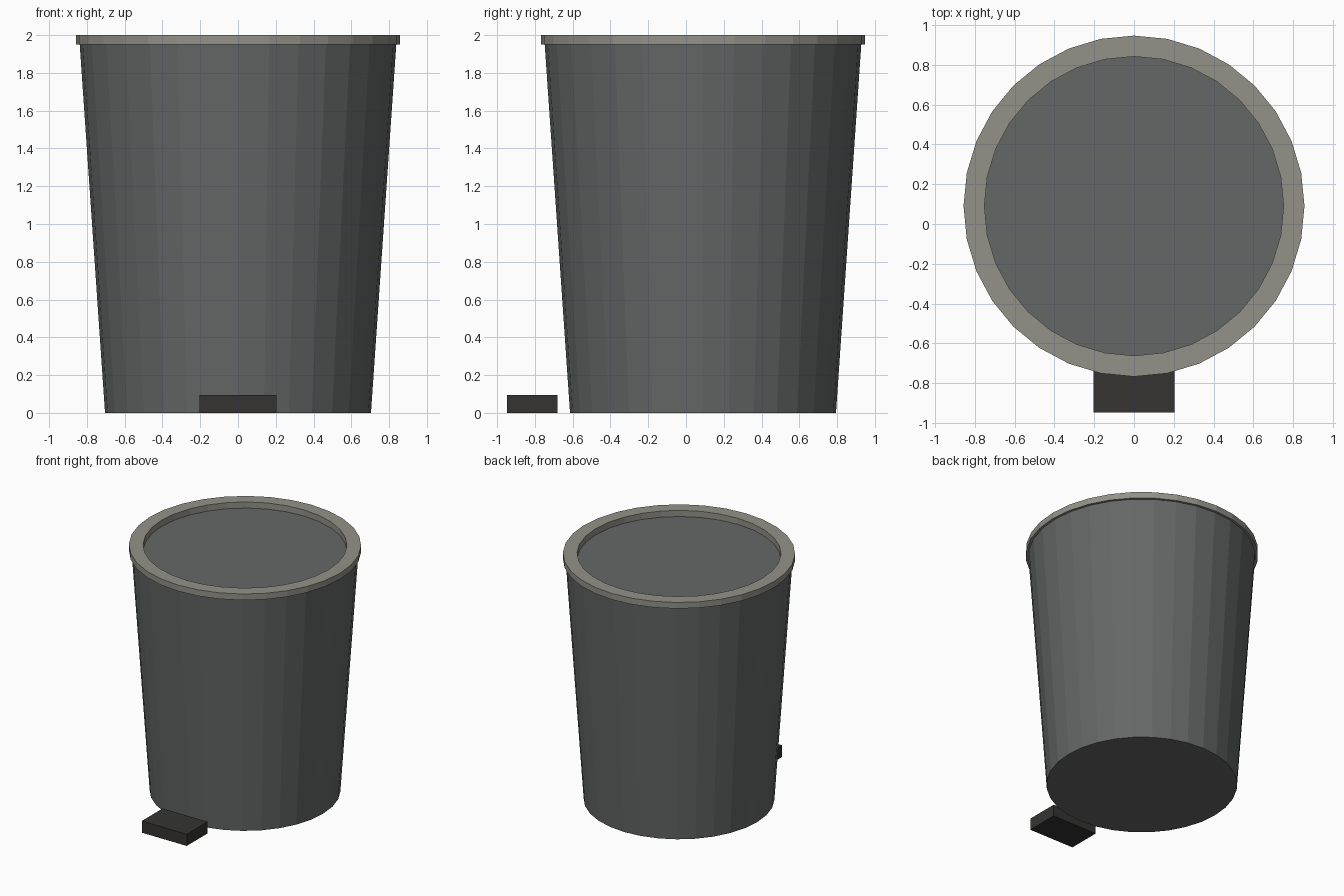
import bpy, bmesh, math

if "Cube" in bpy.data.objects:
    bpy.data.objects.remove(bpy.data.objects["Cube"])

SIDES = 32
CY = 0.09  # the bin sits slightly behind the origin, the pedal in front


def paint(obj, name, rgb):
    mat = bpy.data.materials.new(name)
    mat.diffuse_color = (*rgb, 1)
    mat.use_nodes = True
    mat.node_tree.nodes["Principled BSDF"].inputs["Base Color"].default_value = mat.diffuse_color
    obj.data.materials.append(mat)


# tapered closed body
bpy.ops.mesh.primitive_cone_add(vertices=SIDES, radius1=0.704, radius2=0.838,
                                depth=1.95, location=(0, CY, 0.975))
body = bpy.context.object
body.name = "bin_body"
paint(body, "dark_grey", (0.13, 0.135, 0.135))

# flat rim ring: rectangular section swept round the axis
section = [(0.752, 1.95), (0.857, 1.95), (0.857, 2.0), (0.752, 2.0)]
bm = bmesh.new()
loops = []
for i in range(SIDES):
    a = 2 * math.pi * i / SIDES
    loops.append([bm.verts.new((r * math.sin(a), r * math.cos(a), z)) for r, z in section])
for i in range(SIDES):
    p, q = loops[i], loops[(i + 1) % SIDES]
    for k in range(4):
        n = (k + 1) % 4
        bm.faces.new((p[k], p[n], q[n], q[k]))
bmesh.ops.recalc_face_normals(bm, faces=bm.faces)
mesh = bpy.data.meshes.new("lid_rim")
bm.to_mesh(mesh)
bm.free()
rim = bpy.data.objects.new("lid_rim", mesh)
rim.location = (0, CY, 0)
bpy.context.collection.objects.link(rim)
paint(rim, "warm_grey", (0.29, 0.285, 0.25))

# foot pedal block
bpy.ops.mesh.primitive_cube_add(size=1, location=(0, -0.815, 0.0475))
pedal = bpy.context.object
pedal.name = "foot_pedal"
pedal.scale = (0.405, 0.267, 0.095)
paint(pedal, "black_plastic", (0.035, 0.034, 0.032))
